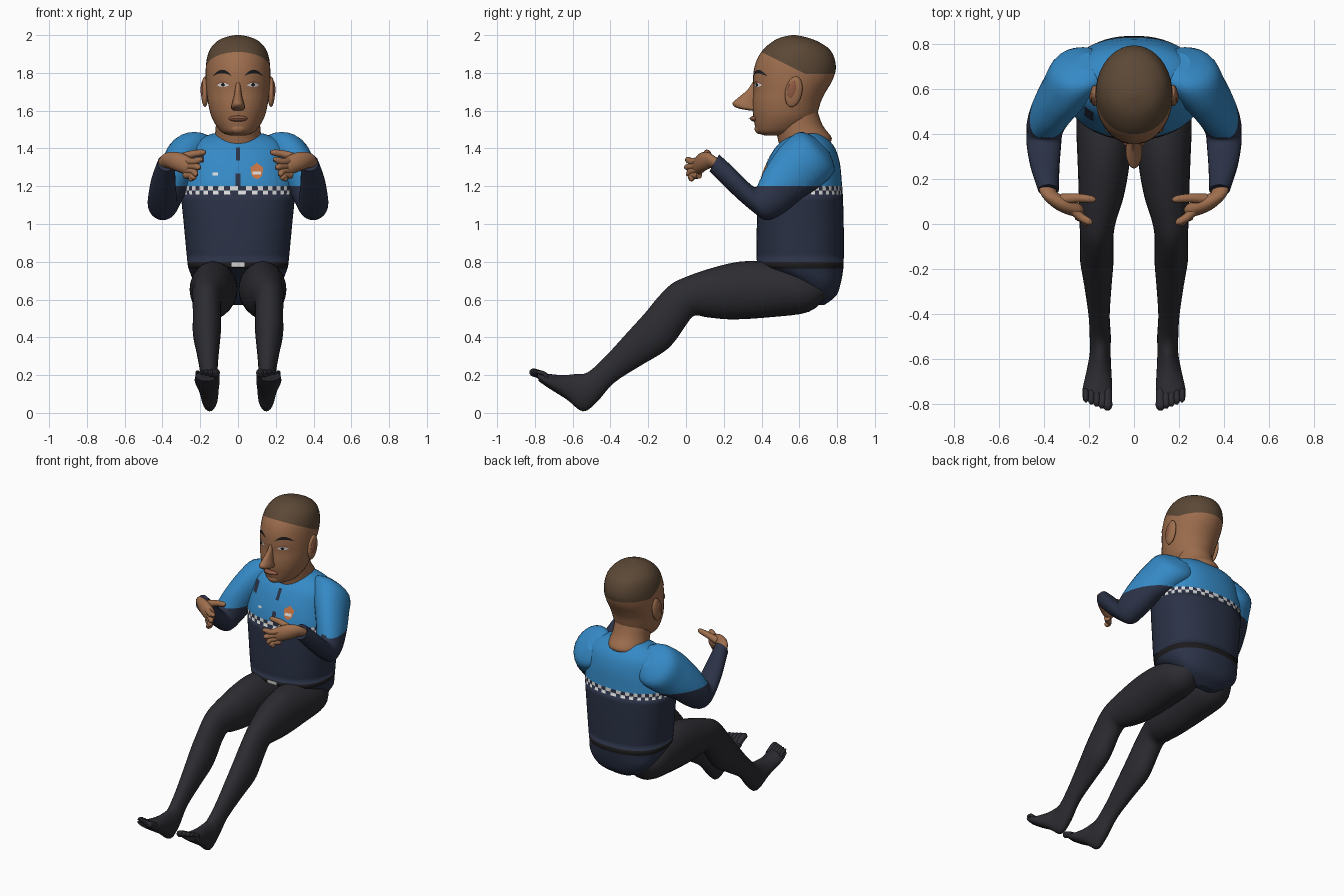
import bpy, bmesh, math
from mathutils import Vector
from mathutils.bvhtree import BVHTree

if "Cube" in bpy.data.objects:
    bpy.data.objects.remove(bpy.data.objects["Cube"])


def material(name, *rgb):
    m = bpy.data.materials.new(name)
    m.use_nodes = True
    m.diffuse_color = (*rgb, 1)
    m.node_tree.nodes["Principled BSDF"].inputs["Base Color"].default_value = (*rgb, 1)
    return m


SKIN = material("brown_skin", .34, .155, .075)
HAIR = material("cropped_hair", .105, .064, .036)
BLUE = material("bright_blue", .035, .25, .56)
NAVY = material("navy", .024, .032, .062)
LEGS = material("charcoal", .025, .025, .031)
BLACK = material("near_black", .012, .011, .012)
WHITE = material("off_white", .7, .7, .7)
ORANGE = material("badge_orange", .6, .18, .06)
LIPS = material("lip_brown", .27, .1, .055)


def finish(name, bm, mats):
    bmesh.ops.recalc_face_normals(bm, faces=bm.faces)
    me = bpy.data.meshes.new(name)
    bm.to_mesh(me)
    bm.free()
    for m in mats:
        me.materials.append(m)
    ob = bpy.data.objects.new(name, me)
    bpy.context.collection.objects.link(ob)
    return ob


def spline(keys, sub):
    """Smooth interpolation through rows of numbers."""
    out = []
    for i in range(len(keys) - 1):
        a, b, c, d = (keys[max(0, min(len(keys) - 1, i + k))] for k in (-1, 0, 1, 2))
        for s in range(sub):
            t = s / sub
            out.append([.5 * (2 * q + (r - p) * t + (2 * p - 5 * q + 4 * r - w) * t * t
                              + (3 * q - p - 3 * r + w) * t ** 3)
                        for p, q, r, w in zip(a, b, c, d)])
    return out + [list(keys[-1])]


def skin_rings(rings):
    """Bridge rings of points; columns alternate material 0 and 1."""
    bm = bmesh.new()
    vs = [[bm.verts.new(p) for p in ring] for ring in rings]
    n = len(vs[0])
    for a, b in zip(vs, vs[1:]):
        for j in range(n):
            k = (j + 1) % n
            f = bm.faces.new((a[j], a[k], b[k], b[j]))
            f.smooth = True
            f.material_index = j % 2
    bm.faces.new(vs[0])
    bm.faces.new(vs[-1])
    return bm


def power(v, p):
    return math.copysign(abs(v) ** p, v)


def loft(name, rings, mats, side=1, n=24, p=1, sub=4, cuts=(), rule=None):
    """Each ring: centre x, half width, then (y, z) of its two opposite ends."""
    loops = []
    for x, w, y1, z1, y2, z2 in spline(rings, sub):
        loop = []
        for j in range(n):
            t = 2 * math.pi * j / n
            c, s = power(math.cos(t), p), power(math.sin(t), p)
            loop.append((side * (x + w * c), (y1 + y2) / 2 + s * (y1 - y2) / 2,
                         (z1 + z2) / 2 + s * (z1 - z2) / 2))
        loops.append(loop)
    bm = skin_rings(loops)
    for co, no in cuts:
        bmesh.ops.bisect_plane(bm, geom=bm.verts[:] + bm.edges[:] + bm.faces[:],
                               plane_co=co, plane_no=no)
    for f in bm.faces:
        f.material_index = rule(f.calc_center_median(), f.material_index) if rule else 0
    return finish(name, bm, mats)


def tube(name, keys, mat, side=1, n=12, flat=1):
    """Tapered round tube: keys are x, y, z, radius."""
    rows = spline(keys, 4)
    pts = [Vector((side * r[0], r[1], r[2])) for r in rows]
    loops = []
    for i, (q, r) in enumerate(zip(pts, rows)):
        d = (pts[min(i + 1, len(pts) - 1)] - pts[max(i - 1, 0)]).normalized()
        u = d.cross(Vector((0, 1, .1))).normalized()
        v = d.cross(u)
        loops.append([q + r[3] * (u * math.cos(a) + v * flat * math.sin(a))
                      for a in (2 * math.pi * j / n for j in range(n))])
    bm = skin_rings(loops)
    for f in bm.faces:
        f.material_index = 0
    return finish(name, bm, [mat])


def blob(name, co, size, mat, tilt=0):
    bpy.ops.mesh.primitive_uv_sphere_add(segments=20, ring_count=12, radius=1,
                                         location=co, rotation=(tilt, 0, 0))
    ob = bpy.context.object
    ob.name, ob.scale = name, size
    ob.data.materials.append(mat)
    bpy.ops.object.shade_smooth()


def decal(name, target, upper, lower, mat, lift=.004):
    """Thin plate draped on the front of a part, between two (x, z) lines."""
    src = bmesh.new()
    src.from_mesh(target.data)
    tree = BVHTree.FromBMesh(src)
    src.free()
    bm = bmesh.new()
    rows = []
    for line in (upper, lower):
        row = []
        for x, z in line:
            hit = tree.ray_cast(Vector((x, -3, z)), Vector((0, 1, 0)))[0]
            row.append(bm.verts.new((x, hit.y - lift, z)))
        rows.append(row)
    a, b = rows
    for i in range(len(a) - 1):
        bm.faces.new((a[i], a[i + 1], b[i + 1], b[i]))
    return finish(name, bm, [mat])


def plate(name, target, x, z, w, h, mat, lift=.004):
    xs = [x - w + 2 * w * i / 4 for i in range(5)]
    return decal(name, target, [(q, z + h) for q in xs], [(q, z - h) for q in xs], mat, lift)


def arc(name, target, x, z, w, up, down, mat, lift=.004):
    ts = [i / 6 - 1 for i in range(13)]
    return decal(name, target, [(x + w * t, z + up * (1.02 - t * t)) for t in ts],
                 [(x + w * t, z + down * (1.02 - t * t)) for t in ts], mat, lift)


# Jersey body with belt and checked band
def jersey(c, column):
    if c.z > 1.2:
        return 0
    if c.z > 1.155:
        return 2 if (column + (c.z > 1.1775)) % 2 else 1
    return 3 if .765 < c.z < .8 else 1


torso_rows = [(.57, .07, .67, .73), (.62, .17, .61, .795), (.69, .23, .55, .82),
              (.76, .26, .40, .832), (.8, .268, .375, .835), (1, .287, .375, .835),
              (1.155, .302, .382, .83), (1.22, .3, .39, .825), (1.32, .28, .425, .815),
              (1.4, .26, .47, .79), (1.45, .21, .52, .75), (1.48, .13, .57, .71)]
torso = loft("jersey_body", [(0, w, f, z, b, z) for z, w, f, b in torso_rows],
             [BLUE, NAVY, WHITE, BLACK], n=64, p=.86, rule=jersey,
             cuts=[((0, 0, z), (0, 0, 1)) for z in (.765, .8, 1.155, 1.1775, 1.2)])
plate("belt_buckle", torso, 0, .785, .035, .013, WHITE)
plate("upper_zip", torso, 0, 1.37, .011, .034, NAVY)
plate("lower_zip", torso, 0, 1.235, .014, .033, NAVY)
plate("chest_patch", torso, -.2, 1.36, .02, .035, NAVY)
plate("chest_tag", torso, -.12, 1.265, .014, .007, WHITE)
decal("badge", torso, [(.066, 1.3), (.083, 1.31), (.1, 1.325), (.117, 1.31), (.134, 1.3)],
      [(.072, 1.26), (.083, 1.245), (.1, 1.238), (.117, 1.245), (.128, 1.26)], ORANGE)
plate("badge_bar", torso, .1, 1.27, .022, .009, WHITE, .007)

# Neck
loft("neck", [(0, .13, .5, 1.39, .75, 1.42), (0, .125, .485, 1.455, .772, 1.455),
              (0, .118, .475, 1.5, .725, 1.52), (0, .115, .47, 1.58, .695, 1.6),
              (0, .1, .48, 1.66, .68, 1.66)], [SKIN])

# Head with cropped hair above two hairline planes
head_rows = [(1.468, .04, .42, .5), (1.485, .085, .378, .6), (1.52, .115, .365, .65),
             (1.56, .137, .358, .685), (1.6, .15, .353, .7), (1.65, .16, .353, .715),
             (1.7, .166, .357, .74), (1.76, .171, .355, .775), (1.82, .171, .36, .793),
             (1.88, .164, .38, .785), (1.93, .145, .415, .755), (1.97, .107, .465, .69),
             (1.99, .063, .51, .63), (2, .015, .56, .58)]
head = loft("head", [(0, w, f, z, b, z) for z, w, f, b in head_rows], [SKIN, HAIR], n=40,
            cuts=[((0, .4, 1.91), (0, .5, 1)), ((0, 0, 1.795), (0, 0, 1))],
            rule=lambda c, m: int(c.z > 1.795 and c.z > 1.91 - .5 * (c.y - .4)))
loft("nose", [(0, .012, .352, 1.75, .39, 1.75), (0, .017, .325, 1.71, .39, 1.7),
              (0, .025, .278, 1.67, .39, 1.66), (0, .034, .246, 1.64, .39, 1.63),
              (0, .036, .268, 1.615, .39, 1.607), (0, .02, .33, 1.602, .39, 1.6)], [SKIN], n=16)
blob("lips", (0, .363, 1.558), (.05, .024, .016), LIPS)
blob("chin", (0, .395, 1.505), (.045, .032, .03), SKIN)
arc("mouth_line", head, 0, 1.558, .045, .001, -.003, BLACK, .028)

for s, tag in ((1, "left_"), (-1, "right_")):
    # Face details
    arc(tag + "eye", head, s * .08, 1.735, .032, .012, -.009, WHITE)
    arc(tag + "iris", head, s * .08, 1.736, .011, .011, -.009, BLACK, .006)
    arc(tag + "eyelid", head, s * .08, 1.738, .036, .018, .009, LIPS, .005)
    arc(tag + "eyebrow", head, s * .083, 1.782, .05, .034, .015, BLACK)
    blob(tag + "ear", (s * .175, .57, 1.7), (.02, .045, .082), SKIN, -.2)
    blob(tag + "ear_hollow", (s * .188, .562, 1.71), (.01, .024, .048), LIPS, -.2)

    # Sleeve, blue above the band height and navy below
    loft(tag + "sleeve", [
        (.2, .05, .68, 1.46, .76, 1.38), (.235, .125, .6, 1.487, .785, 1.28),
        (.29, .118, .51, 1.42, .71, 1.2), (.35, .1, .43, 1.31, .62, 1.14),
        (.385, .09, .39, 1.23, .52, 1.06), (.398, .08, .37, 1.195, .43, 1.02),
        (.4, .076, .33, 1.22, .36, 1.06), (.395, .064, .25, 1.3, .25, 1.155),
        (.38, .046, .175, 1.368, .125, 1.28)], [NAVY, BLUE], s,
        cuts=[((0, 0, 1.2), (0, 0, 1))], rule=lambda c, m: int(c.z > 1.2 and c.y > .385))

    # Hand with bent fingers
    tube(tag + "palm", [(.39, .175, 1.31, .038), (.37, .125, 1.335, .043),
                        (.32, .09, 1.33, .05), (.26, .065, 1.305, .046),
                        (.235, .055, 1.295, .03)], SKIN, s, 16, .7)
    for i, (x, y, z) in enumerate([(.19, .0, 1.34), (.2, -.005, 1.3),
                                   (.215, .005, 1.265), (.24, .02, 1.24)]):
        k = 1.335 - .025 * i
        tube(tag + "finger_%d" % (i + 1), [(.28, .07, k, .02), (.235, .03, k - .005, .019),
                                          (x + .01, y + .01, z, .016), (x, y, z - .006, .006)], SKIN, s)
    tube(tag + "thumb", [(.32, .11, 1.345, .025), (.25, .115, 1.368, .02),
                         (.19, .11, 1.378, .016), (.17, .105, 1.38, .006)], SKIN, s)

    # Leg and foot in one sweep
    loft(tag + "leg", [
        (.12, .08, .67, .72, .75, .62), (.128, .122, .56, .775, .65, .535),
        (.13, .126, .42, .8, .45, .507), (.135, .115, .28, .8, .25, .495),
        (.145, .1, .13, .765, .12, .505), (.16, .083, 0, .72, .045, .515),
        (.165, .075, -.08, .68, 0, .465), (.165, .074, -.15, .61, -.055, .385),
        (.165, .074, -.22, .525, -.115, .325), (.16, .06, -.32, .415, -.24, .25),
        (.155, .047, -.43, .295, -.38, .16), (.15, .047, -.52, .215, -.47, .06),
        (.15, .046, -.59, .205, -.545, .008), (.155, .054, -.66, .2, -.63, .07),
        (.163, .066, -.75, .21, -.725, .13), (.165, .06, -.79, .22, -.78, .168)], [LEGS], s)
    for i in range(5):
        x, r = .118 + .024 * i, .021 - .0025 * i
        y = -.812 + .009 * i
        tube(tag + "toe_%d" % (i + 1), [(x, -.74, .18, r), (x, y + .03, .205, r),
                                       (x, y, .215, r), (x, y - .016, .218, r * .4)], LEGS, s)
